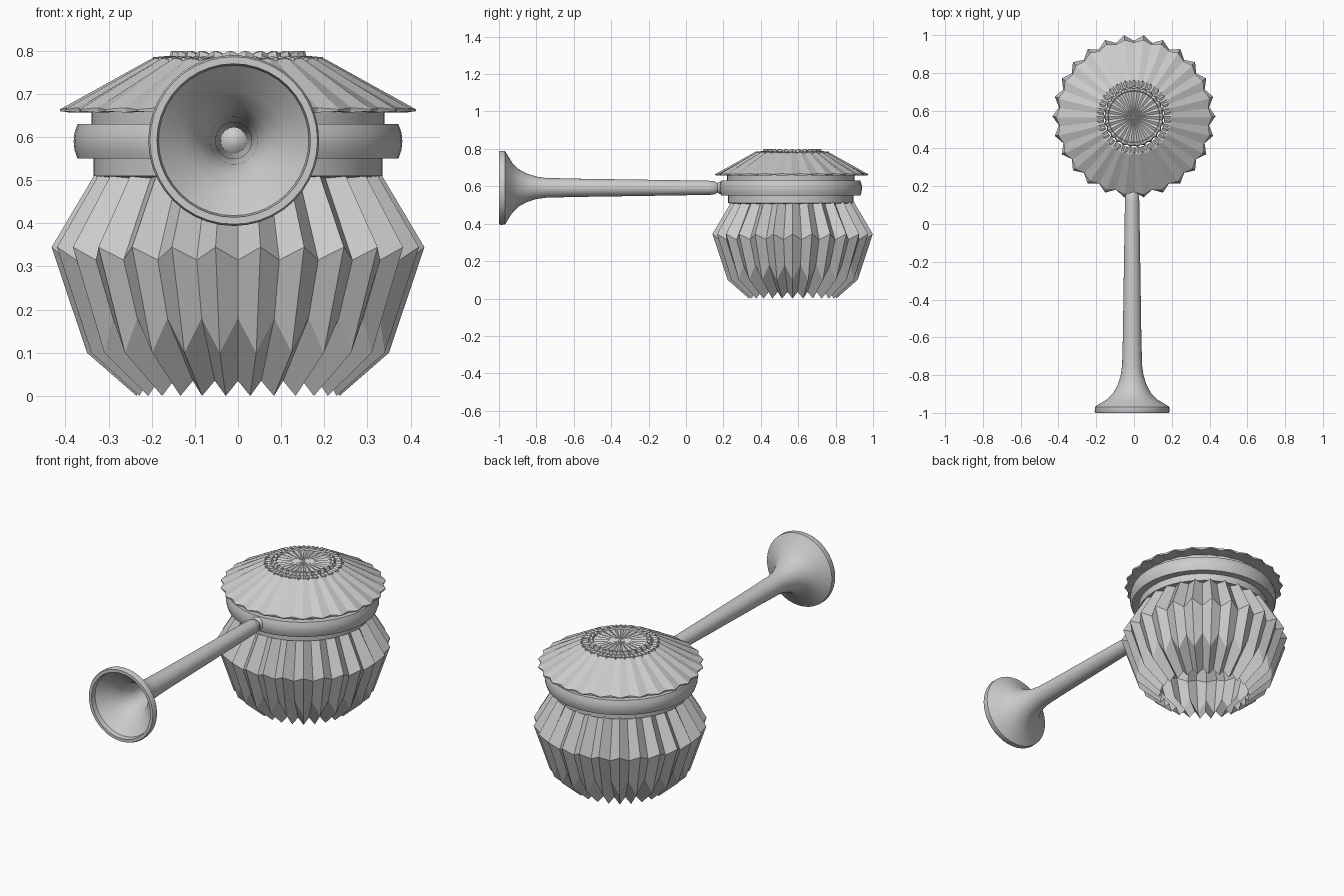
import bpy
import bmesh
import math

cube = bpy.data.objects.get("Cube")
if cube:
    bpy.data.objects.remove(cube, do_unlink=True)

PLEATS = 26
POT_Y = 0.57
LID_Y = 0.56

clay = bpy.data.materials.new("plain grey")
clay.use_nodes = True
clay.diffuse_color = (0.6, 0.6, 0.6, 1)
clay.node_tree.nodes["Principled BSDF"].inputs["Base Color"].default_value = (0.6, 0.6, 0.6, 1)


def lathe(name, rings, location, count, smooth=False, closed=False, along_y=False):
    """Revolve rings of (radius, height), or of (ridge, valley) pairs for pleats."""
    bm = bmesh.new()
    loops = []
    for ring in rings:
        loop = []
        for i in range(count):
            r, h = ring[i % 2] if isinstance(ring[0], tuple) else ring
            a = 2 * math.pi * (i + 0.5 * (not smooth)) / count
            if not smooth:
                # a valley faces the front and a ridge faces each side
                a = 2 * math.pi * i / count
            c, s = r * math.cos(a), r * math.sin(a)
            loop.append(bm.verts.new((c, h, s) if along_y else (c, s, h)))
        loops.append(loop)
    pairs = list(zip(loops, loops[1:]))
    if closed:
        pairs.append((loops[-1], loops[0]))
    for low, high in pairs:
        for i in range(count):
            j = (i + 1) % count
            bm.faces.new((low[i], low[j], high[j], high[i]))
    bmesh.ops.remove_doubles(bm, verts=bm.verts, dist=0.0002)
    bmesh.ops.recalc_face_normals(bm, faces=bm.faces)
    mesh = bpy.data.meshes.new(name)
    bm.to_mesh(mesh)
    bm.free()
    mesh.materials.append(clay)
    obj = bpy.data.objects.new(name, mesh)
    obj.location = location
    bpy.context.collection.objects.link(obj)
    if smooth:
        bpy.ops.object.select_all(action='DESELECT')
        obj.select_set(True)
        bpy.context.view_layer.objects.active = obj
        bpy.ops.object.shade_smooth_by_angle(angle=math.radians(30))
    return obj


# Pleated pot, open underneath
lathe("pleated_pot", [
    ((0.235, 0.0), (0.225, 0.035)),
    ((0.35, 0.10), (0.352, 0.18)),
    ((0.432, 0.345), (0.40, 0.315)),
    ((0.328, 0.52), (0.305, 0.505)),
], (0, POT_Y, 0), 2 * PLEATS)

# Neck and the rounded band around it
lathe("neck", [(0.30, 0.505), (0.335, 0.51), (0.335, 0.56), (0.34, 0.62), (0.34, 0.675)],
      (0, LID_Y, 0), 48, smooth=True)
lathe("neck_band", [(0.335, 0.55), (0.372, 0.55), (0.379, 0.57), (0.381, 0.59),
                    (0.379, 0.61), (0.372, 0.63), (0.335, 0.63)],
      (0, LID_Y, 0), 48, smooth=True, closed=True)

# Conical lid with a scalloped rim
lathe("lid", [
    ((0.33, 0.662), (0.33, 0.658)),
    ((0.412, 0.66), (0.395, 0.657)),
    ((0.413, 0.664), (0.396, 0.668)),
    ((0.20, 0.782), (0.19, 0.778)),
    ((0.16, 0.784), (0.16, 0.780)),
], (0, LID_Y + 0.005, 0), 2 * PLEATS)

# Toothed collar and folded fan on the crown
lathe("crown_collar", [
    ((0.197, 0.776), (0.185, 0.776)),
    ((0.197, 0.785), (0.185, 0.782)),
    ((0.163, 0.788), (0.163, 0.780)),
], (0, LID_Y + 0.008, 0), 4 * PLEATS)
lathe("crown_fan", [
    ((0.162, 0.775), (0.152, 0.775)),
    ((0.155, 0.80), (0.148, 0.793)),
    ((0.138, 0.80), (0.138, 0.793)),
    ((0.135, 0.79), (0.135, 0.782)),
    ((0.0, 0.79), (0.0, 0.79)),
], (0, LID_Y + 0.008, 0), 2 * PLEATS)

# Trumpet-shaped spout: outside from the pot end to the mouth, then back inside
outside = [(0.024, 0.172), (0.03, 0.16), (0.036, 0.15), (0.038, 0.12), (0.043, -0.2),
           (0.049, -0.6), (0.053, -0.75), (0.060, -0.80), (0.076, -0.85), (0.10, -0.895),
           (0.135, -0.93), (0.188, -0.962), (0.197, -0.968), (0.198, -0.992), (0.194, -1.0)]
inside = [(0.178, -1.0), (0.174, -0.975), (0.115, -0.92), (0.08, -0.88), (0.055, -0.82),
          (0.042, -0.72), (0.03, 0.10), (0.018, 0.09), (0.0, 0.085)]
lathe("horn_spout", outside + inside, (-0.01, 0, 0.592), 40, smooth=True, along_y=True)

# Bead joining the spout to the band
bead = [(0.034 * math.sin(math.pi * k / 8), 0.185 - 0.025 * math.cos(math.pi * k / 8))
        for k in range(9)]
lathe("spout_bead", bead, (-0.01, 0, 0.592), 24, smooth=True, along_y=True)
